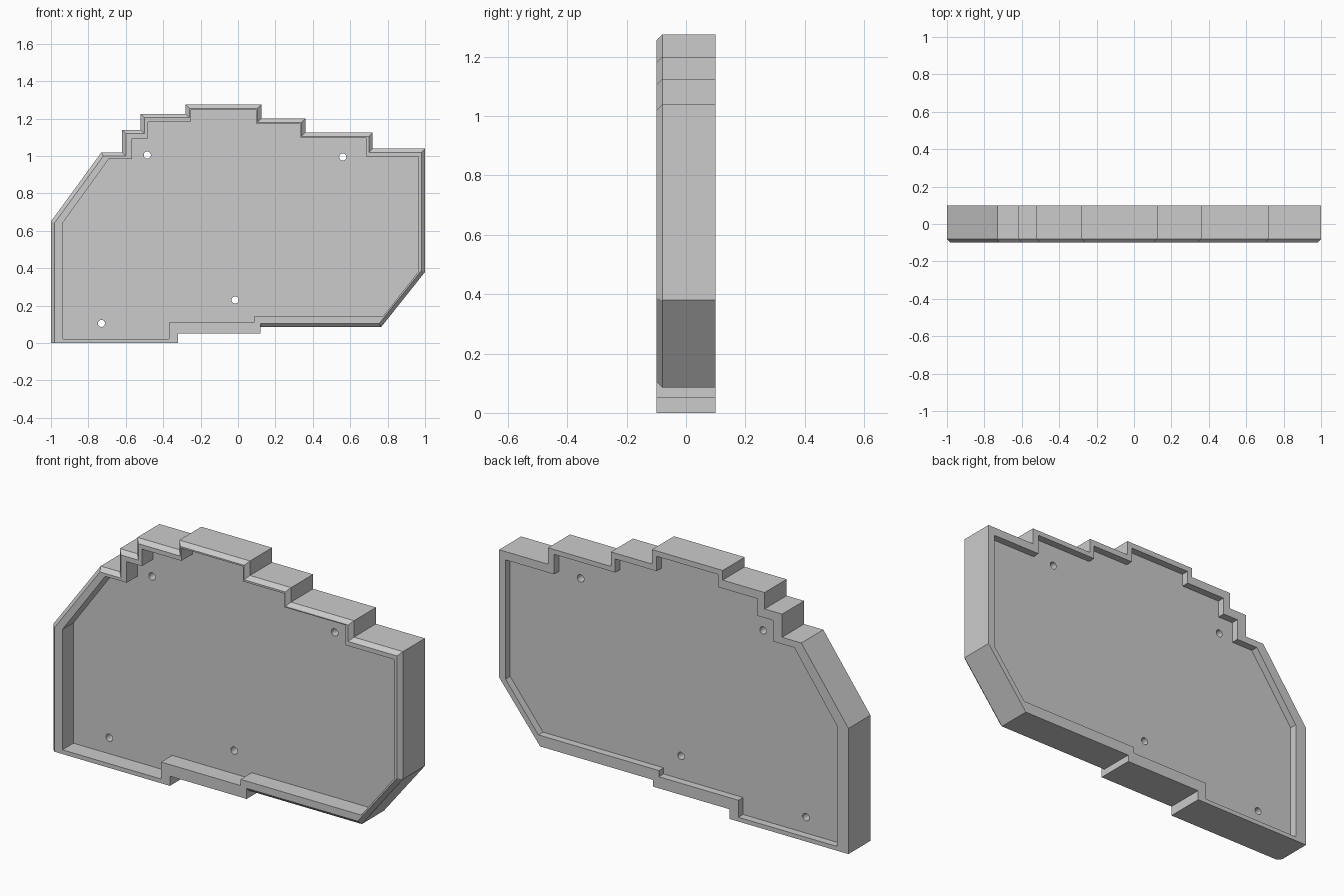
import bpy, bmesh
from mathutils import Vector, Matrix
from mathutils.geometry import intersect_line_line_2d  # noqa: F401
from math import pi

if "Cube" in bpy.data.objects:
    bpy.data.objects.remove(bpy.data.objects["Cube"])

CHAMFER = 0.02

# Outer silhouette (x, z), clockwise from the lower left corner
OUTER = [(-1, 0), (-1, .65), (-.73, 1.02), (-.62, 1.02), (-.62, 1.14), (-.52, 1.14),
         (-.52, 1.225), (-.28, 1.225), (-.28, 1.275), (.125, 1.275), (.125, 1.2),
         (.36, 1.2), (.36, 1.125), (.72, 1.125), (.72, 1.04), (1, 1.04), (1, .38),
         (.765, .085), (.12, .085), (.12, .05), (-.32, .05), (-.32, 0)]
# Pocket outline, one corner for each outer corner
INNER = [(-.935, .022), (-.935, .645), (-.69, .985), (-.567, .985), (-.567, 1.094),
         (-.48, 1.094), (-.48, 1.182), (-.254, 1.182), (-.254, 1.247), (.098, 1.247),
         (.098, 1.17), (.335, 1.17), (.335, 1.1), (.685, 1.1), (.685, .997),
         (.963, .997), (.963, .38), (.775, .142), (.085, .142), (.085, .11),
         (-.37, .11), (-.37, .022)]
HOLES = [(-.485, 1.005), (.56, .995), (-.015, .23), (-.73, .105)]
CHAMFERED = 18  # first 18 edges are chamfered, the bottom steps stay square


def inset(points):
    """Move the chamfered edges inward and return the mitred corners."""
    lines = []
    for i, p in enumerate(points):
        p, q = Vector(p), Vector(points[(i + 1) % len(points)])
        d = (q - p).normalized()
        n = Vector((d.y, -d.x))
        lines.append((p + n * (CHAMFER if i < CHAMFERED else 0), d))
    result = []
    for i, (p, d) in enumerate(lines):
        q, e = lines[i - 1]
        t = (p - q).cross(d) / e.cross(d)
        result.append(q + e * t)
    return result


def new_object(name, bm):
    bmesh.ops.recalc_face_normals(bm, faces=bm.faces)
    mesh = bpy.data.meshes.new(name)
    bm.to_mesh(mesh)
    bm.free()
    obj = bpy.data.objects.new(name, mesh)
    bpy.context.collection.objects.link(obj)
    return obj


# Tray body: loops from the front floor, around the rim, to the back floor
bm = bmesh.new()
sections = [(INNER, -.01), (INNER, -.1), (inset(OUTER), -.1), (OUTER, -.1 + CHAMFER),
            (OUTER, .1), (INNER, .1), (INNER, .062)]
loops = [[bm.verts.new((x, y, z)) for x, z in pts] for pts, y in sections]
for a, b in zip(loops, loops[1:]):
    for i in range(len(a)):
        bm.faces.new((a[i - 1], a[i], b[i], b[i - 1]))
bm.faces.new(loops[0])
bm.faces.new(loops[-1])
tray = new_object("stepped_tray", bm)

# Screw holes through the floor
bm = bmesh.new()
for x, z in HOLES:
    bmesh.ops.create_cone(bm, cap_ends=True, segments=24, radius1=.019, radius2=.019, depth=.3,
                          matrix=Matrix.Translation((x, 0, z)) @ Matrix.Rotation(pi / 2, 4, 'X'))
cutter = new_object("hole_cutter", bm)
cutter.hide_render = True

mod = tray.modifiers.new("screw_holes", 'BOOLEAN')
mod.operation = 'DIFFERENCE'
mod.solver = 'EXACT'
mod.object = cutter
bpy.context.view_layer.objects.active = tray
tray.select_set(True)
bpy.ops.object.modifier_apply(modifier=mod.name)
bpy.data.objects.remove(cutter)
